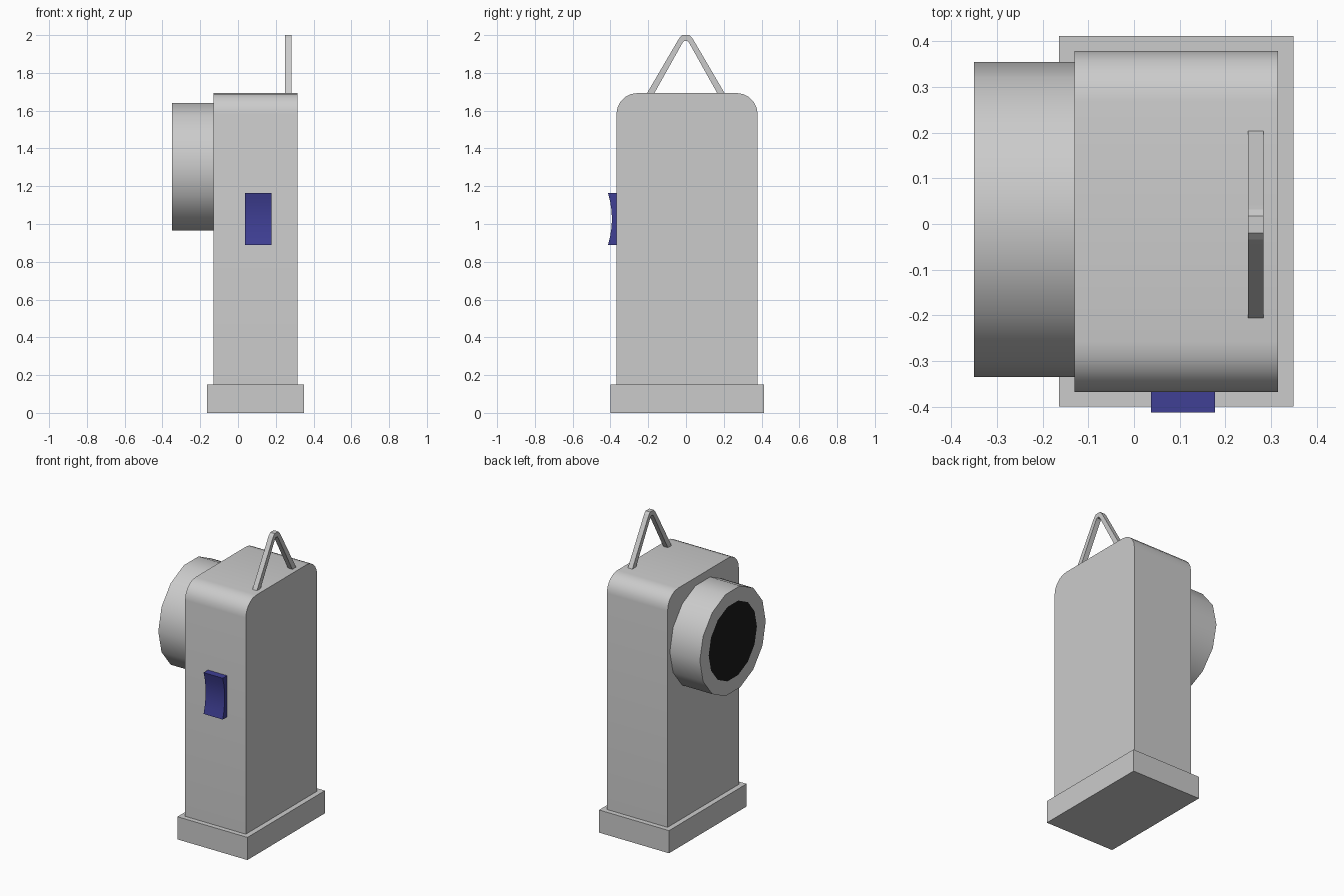
import bpy, bmesh
from math import sin, cos, pi, radians

if "Cube" in bpy.data.objects:
    bpy.data.objects.remove(bpy.data.objects["Cube"])


def arc(cy, cz, r, a0, a1, n):
    """Points of an arc in the YZ plane, angles in degrees."""
    return [(cy + r * cos(radians(a0 + (a1 - a0) * i / n)),
             cz + r * sin(radians(a0 + (a1 - a0) * i / n))) for i in range(n + 1)]


def material(name, rgb):
    mat = bpy.data.materials.new(name)
    mat.diffuse_color = (*rgb, 1)
    mat.use_nodes = True
    mat.node_tree.nodes["Principled BSDF"].inputs["Base Color"].default_value = mat.diffuse_color
    return mat


def prism(name, profile, x0, x1, mat=None, smooth=None):
    """Extrude a YZ profile along X from x0 to x1."""
    bm = bmesh.new()
    face = bm.faces.new([bm.verts.new((x0, y, z)) for y, z in profile])
    ext = bmesh.ops.extrude_face_region(bm, geom=[face], use_keep_orig=True)
    verts = [g for g in ext["geom"] if isinstance(g, bmesh.types.BMVert)]
    bmesh.ops.translate(bm, verts=verts, vec=(x1 - x0, 0, 0))
    bmesh.ops.recalc_face_normals(bm, faces=bm.faces)
    mesh = bpy.data.meshes.new(name)
    bm.to_mesh(mesh)
    bm.free()
    ob = bpy.data.objects.new(name, mesh)
    bpy.context.collection.objects.link(ob)
    if mat:
        mesh.materials.append(mat)
    if smooth:
        bpy.ops.object.select_all(action='DESELECT')
        ob.select_set(True)
        bpy.context.view_layer.objects.active = ob
        bpy.ops.object.shade_smooth_by_angle(angle=radians(smooth))
    return ob


blue = material("switch_blue", (0.05, 0.05, 0.3))
black = material("lens_black", (0.01, 0.01, 0.01))

# base plinth
prism("base", [(-0.40, 0), (0.412, 0), (0.412, 0.15), (-0.40, 0.15)], -0.164, 0.349)

# body with rounded top corners
r, top, y0, y1 = 0.11, 1.693, -0.368, 0.379
body = [(y0, 0.15), (y1, 0.15)]
body += arc(y1 - r, top - r, r, 0, 90, 5) + arc(y0 + r, top - r, r, 90, 180, 5)
prism("body", body, -0.13, 0.315, smooth=35)

# lamp housing on the left, front cap inset for the lens
SIDES, R, cy, cz = 14, 0.345, 0.01, 1.303
lamp = prism("lamp_housing", arc(cy, cz, R, 0, 360, SIDES)[:-1], -0.35, -0.12)
lamp.data.materials.append(None)
lamp.data.materials.append(black)
bm = bmesh.new()
bm.from_mesh(lamp.data)
cap = min(bm.faces, key=lambda f: f.calc_center_median().x)
bmesh.ops.inset_region(bm, faces=[cap], thickness=0.09, use_even_offset=True)
cap.material_index = 1
bm.to_mesh(lamp.data)
bm.free()
bpy.ops.object.select_all(action='DESELECT')
lamp.select_set(True)
bpy.context.view_layer.objects.active = lamp
bpy.ops.object.shade_smooth_by_angle(angle=radians(35))

# rocker switch with a hollowed front
N = 6
front = []
for i in range(N + 1):
    t = 2 * i / N - 1
    front.append((-0.392 - 0.021 * t * t, 1.027 + 0.137 * t))
prism("switch", [(-0.36, 1.164), (-0.36, 0.89)] + front, 0.037, 0.177, blue, 30)

# hanging loop: bent bar, right half mirrored about its centre line
c = -0.001
outer = [(0.208, 1.688), (0.042, 1.972), (0.033, 1.986), (0.019, 2.0)]
inner = [(0.008, 1.970), (0.018, 1.958), (0.169, 1.688)]
loop = [(c + y, z) for y, z in outer] + [(c - y, z) for y, z in reversed(outer)]
loop += [(c - y, z) for y, z in reversed(inner)] + [(c + y, z) for y, z in inner]
prism("hanging_loop", loop, 0.25, 0.283)
